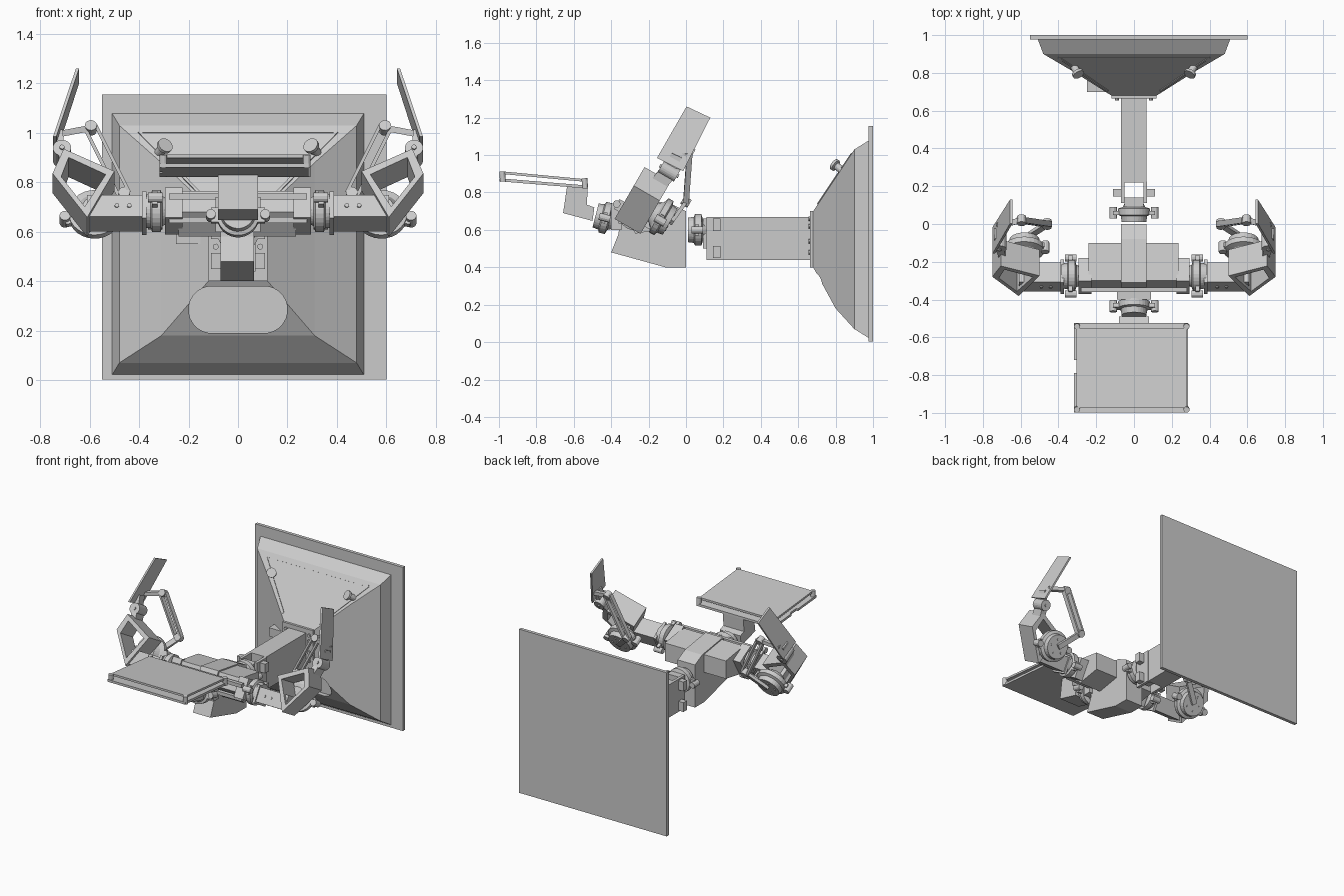
import bpy, bmesh
from math import sin, cos, pi
from mathutils import Vector as V

if "Cube" in bpy.data.objects:
    bpy.data.objects.remove(bpy.data.objects["Cube"])


def loft(name, rings, closed=False):
    """Skin equal-length point loops; cap the ends unless closed into a ring."""
    bm = bmesh.new()
    vs = [[bm.verts.new(p) for p in r] for r in rings]
    n, m = len(rings[0]), len(rings)
    for k in range(m if closed else m - 1):
        a, b = vs[k], vs[(k + 1) % m]
        for i in range(n):
            j = (i + 1) % n
            bm.faces.new((a[i], a[j], b[j], b[i]))
    if not closed:
        bm.faces.new(vs[0])
        bm.faces.new(vs[-1])
    bmesh.ops.recalc_face_normals(bm, faces=bm.faces)
    me = bpy.data.meshes.new(name)
    bm.to_mesh(me)
    bm.free()
    ob = bpy.data.objects.new(name, me)
    bpy.context.collection.objects.link(ob)
    return ob


def prism(name, pts, vec):
    return loft(name, [[V(p) for p in pts], [V(p) + V(vec) for p in pts]])


def box(name, x0, x1, y0, y1, z0, z1):
    return prism(name, [(x0, y0, z0), (x1, y0, z0), (x1, y1, z0), (x0, y1, z0)], (0, 0, z1 - z0))


def side_prism(name, yz, x0, x1):
    return prism(name, [(x0, y, z) for y, z in yz], (x1 - x0, 0, 0))


def lathe(name, c, axis, profile, n=28):
    """Round part: profile is (offset along axis, radius)."""
    c, a = V(c), V(axis).normalized()
    p = a.orthogonal().normalized()
    q = a.cross(p)
    return loft(name, [[c + a * o + (p * cos(2 * pi * i / n) + q * sin(2 * pi * i / n)) * r
                        for i in range(n)] for o, r in profile])


def bar(name, a, b, side, w, t):
    """Rectangular bar from a to b; w along the side direction, t across it."""
    a, b = V(a), V(b)
    d = (b - a).normalized()
    s = V(side)
    s = (s - d * s.dot(d)).normalized()
    u = d.cross(s)
    sec = [s * i * w / 2 + u * j * t / 2 for i, j in ((-1, -1), (1, -1), (1, 1), (-1, 1))]
    return loft(name, [[a + k for k in sec], [b + k for k in sec]])


def joint(name, c, axis, lug, half=0.11):
    """Servo turntable: stepped hub, two lugs, bolts on the lugs."""
    c, a, l = V(c), V(axis).normalized(), V(lug).normalized()
    lathe(name + "_hub", c, a, [(-.05, .05), (-.03, .06), (-.022, .085), (.012, .085),
                                (.018, .07), (.05, .066)])
    bar(name + "_lug_bar", c - l * half + a * .002, c + l * half + a * .002, a.cross(l), .06, .022)
    for k in (-1, 1):
        lathe(name + "_lug_boss", c + l * k * half, a, [(-.03, .02), (.03, .02)], 12)


# wall plate and stepped pyramid base
box("wall_plate", -.55, .60, .977, 1.0, .003, 1.155)
steps = [(.98, .51, .02, 1.08), (.90, .48, .07, 1.03), (.80, .31, .18, .88), (.68, .12, .40, .70)]
base = loft("wall_base", [[(-x, y, z0), (x, y, z0), (x, y, z1), (-x, y, z1)] for y, x, z0, z1 in steps])

# oval recess in the lower slope
oval = []
for i in range(24):
    t = 2 * pi * (i + .5) / 24
    oval.append(((.105 if cos(t) > 0 else -.105) + .095 * cos(t), .60, .285 + .095 * sin(t)))
cutter = prism("oval_cutter", oval, (0, .225, 0))
cutter.hide_render = True
cutter.hide_viewport = True
mod = base.modifiers.new("recess", "BOOLEAN")
mod.object, mod.operation, mod.solver = cutter, "DIFFERENCE", "EXACT"

# base trim, sensors, side box, mounting flange with bolts
bar("base_trim_top", (-.40, .883, 1.005), (.40, .883, 1.005), (0, .55, .83), .012, .008)
for s in (-1, 1):
    bar("base_trim_side", (s * .40, .883, 1.005), (s * .14, .705, .74), (1, 0, 0), .012, .008)
    lathe("base_sensor", (s * .31, .82, .93), (s * -.4, -.7, .5), [(-.05, .02), (.02, .02), (.025, .032), (.04, .032)], 14)
    for z in (.48, .54, .62, .66):
        lathe("flange_bolt", (s * .09, .66, z), (0, 1, 0), [(-.006, .012), (.01, .012)], 10)
box("base_side_box", -.25, -.15, .70, .80, .55, .61)
box("mount_flange", -.12, .12, .664, .685, .40, .70)

# boom with forked end and servo ears
box("boom", -.07, .065, .22, .665, .44, .67)
for s in (-1, 1):
    x = s * .06
    box("boom_fork", x - .01, x + .01, .11, .225, .44, .67)
    for z in (.45, .595):
        box("fork_ear", min(x, s * .11), max(x, s * .11), .145, .185, z, z + .065)
box("boom_servo", -.05, .05, .09, .14, .50, .66)
joint("waist_joint", (0, .06, .60), (0, -1, 0), (1, 0, 0))

# torso: central spine and cross body
side_prism("torso_spine", [(0, .40), (-.11, .40), (-.40, .48), (-.36, .58), (-.355, .70),
                           (-.31, .775), (-.08, .74), (0, .70)], -.07, .065)
side_prism("cross_body", [(-.34, .68), (-.30, .765), (-.10, .735), (-.10, .61), (-.27, .58)], -.24, .235)
box("chest_rail_low", -.28, .28, -.36, -.335, .635, .66)
box("chest_rail_high", -.28, .28, -.36, -.335, .73, .755)

# neck joint, head bracket and tablet-like screen
joint("neck_joint", (0, -.435, .665), (0, -.97, .25), (1, 0, 0))
box("neck_mount", -.09, .09, -.40, -.345, .60, .74)
side_prism("head_bracket", [(-.635, .84), (-.657, .69), (-.50, .648), (-.49, .72),
                            (-.53, .735), (-.525, .835)], -.08, .08)


def screen_z(y, top):
    return (.914 - (y + .995) * .094) if top else (.876 - (y + 1.0) * .082)


def screen(name, x0, x1, y0, y1, top, t):
    side_prism(name, [(y0, screen_z(y0, top)), (y1, screen_z(y1, top)),
                      (y1, screen_z(y1, top) - t), (y0, screen_z(y0, top) - t)], x0, x1)


screen("screen_back_panel", -.305, .285, -.998, -.525, False, .016)
screen("screen_edge_front", -.318, -.30, -.998, -.79, False, .016)
screen("screen_edge_rear", -.318, -.30, -.72, -.525, False, .016)
screen("screen_front_panel", -.305, .28, -.975, -.55, True, .014)
for x in (-.302, .278):
    for y in (-.98, -.54):
        z = screen_z(y, False)
        lathe("screen_standoff", (x, y, z), (0, -.08, 1), [(-.016, .016), (.038, .016)], 12)

# arms: local frame tilted 30 degrees about the shoulder axis
U, D = V((0, .5, .866)), V((0, .866, -.5))
for s in (-1, 1):
    def L(x, u, d):
        return V((s * x, -.28, .675)) + U * u + D * d

    X = V((s, 0, 0))
    # shoulder bracket and joint
    prism("shoulder_bracket", [L(.225, -.06, -.07), L(.225, .08, -.07), L(.225, .08, .07), L(.225, -.06, .07)], X * .07)
    joint("shoulder_joint", L(.335, .01, 0), X, D)
    # upper arm with end plate and bolts
    prism("upper_arm", [L(.375, -.05, -.06), L(.375, .05, -.06), L(.375, .05, .06), L(.375, -.05, .06)], X * .235)
    prism("upper_arm_plate", [L(.37, -.062, -.07), L(.37, .062, -.07), L(.37, .062, .07), L(.37, -.062, .07)], X * .018)
    for x in (.44, .49):
        lathe("arm_bolt", L(x, 0, -.06), D, [(-.006, .009), (.01, .009)], 10)
    # open box frame of the elbow
    outer = [(.61, -.065), (.75, .14), (.705, .255), (.50, .15)]
    inner = [(.62, -.015), (.715, .125), (.685, .215), (.535, .135)]
    loft("elbow_frame", [[L(x, u, d) for x, u in loop] for loop, d in
                         ((outer, -.08), (outer, .08), (inner, .08), (inner, -.08))], True)
    # wrist servo dish with bolts
    lathe("wrist_dish", L(.58, .07, .145), D, [(-.07, .05), (-.04, .075), (-.03, .105), (0, .105), (.008, .085), (.04, .08)])
    bar("wrist_lug_bar", L(.47, .08, .135), L(.70, .05, .135), U, .06, .024)
    for x, u in ((.47, .08), (.70, .05)):
        lathe("wrist_lug_boss", L(x, u, .135), D, [(-.03, .022), (.03, .022)], 12)
    for i in range(5):
        t = 2 * pi * i / 5
        lathe("dish_bolt", L(.58 + .05 * cos(t), .07 + .05 * sin(t), .185), D, [(-.01, .008), (.004, .008)], 8)
    # push rods driving the paddle
    knee, top = V((s * .46, .0, .75)), V((s * .595, .02, 1.02))
    bar("wrist_crank", L(.58, .07, .192), knee, X, .035, .02)
    for k in (-.02, .02):
        o = V((s * k, 0, -k * .5))
        bar("push_rod", knee + o, top + o, (0, 1, 0), .03, .014)
    bar("push_crossbar", top, (s * .725, -.01, .995), (0, 1, 0), .03, .025)
    for p in (knee, top):
        lathe("rod_pin", p, D, [(-.022, .024), (.022, .024)], 14)
    # hinge at the end of the frame
    lathe("hinge_barrel", (s * .712, -.09, .915), D, [(-.05, .037), (.05, .037)], 20)
    lathe("hinge_pin", (s * .712, -.09, .915), D, [(-.058, .01), (.058, .01)], 12)
    bar("hinge_arm", L(.695, .22, .03), (s * .712, -.09, .915), D, .09, .04)
    # paddle hand
    prism("paddle_hand", [(s * .643, .003, 1.26), (s * .643, .13, 1.20),
                          (s * .735, -.015, .915), (s * .735, -.155, .985)], X * .013)
    bar("paddle_stem", (s * .715, -.09, .91), (s * .725, -.05, 1.0), D, .06, .03)
